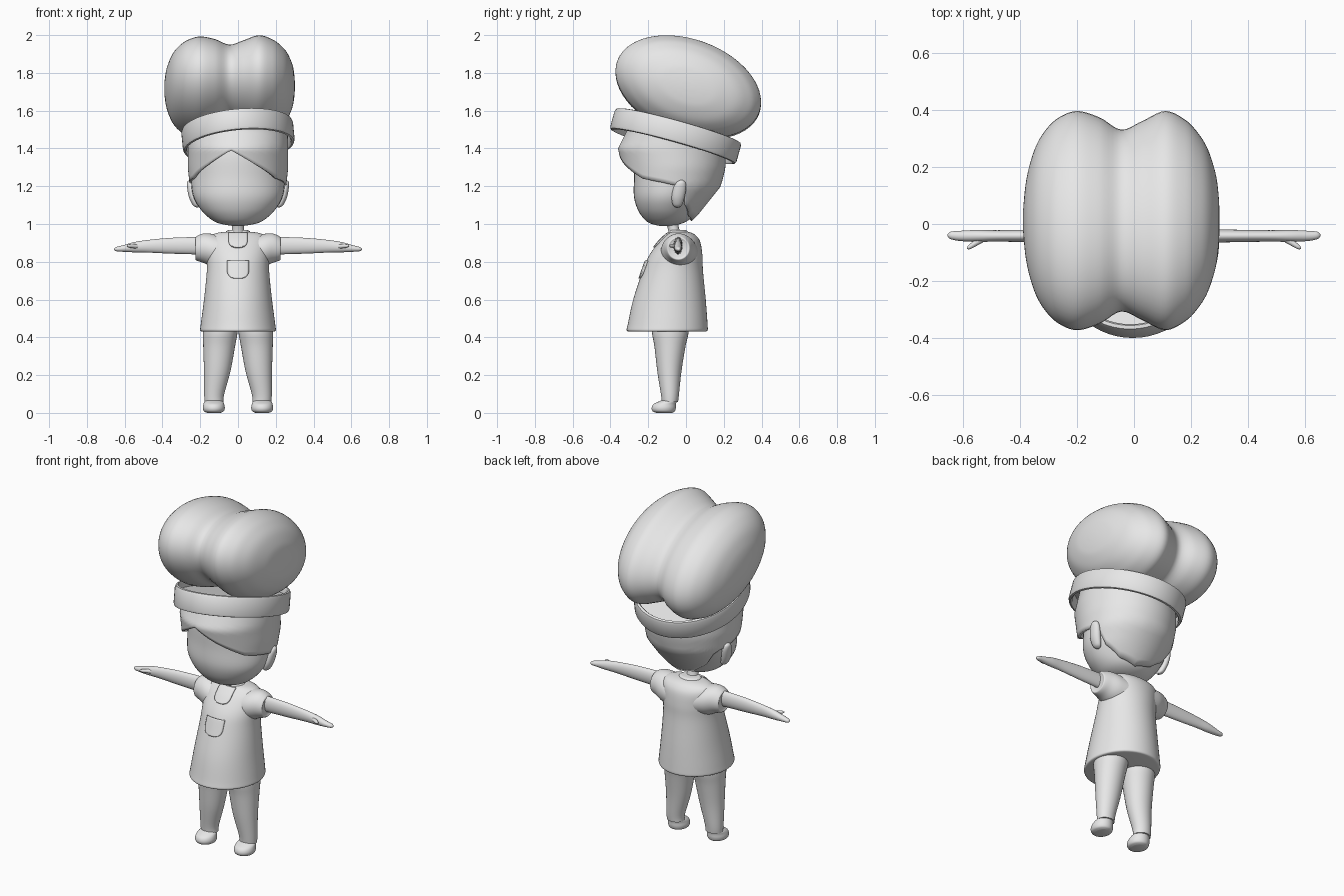
import bpy, bmesh, math
from mathutils import Vector, Matrix
from mathutils.bvhtree import BVHTree

cube = bpy.data.objects.get("Cube")
if cube:
    bpy.data.objects.remove(cube, do_unlink=True)

GREY = (0.8, 0.8, 0.8, 1)
clay = bpy.data.materials.new("light_grey")
clay.use_nodes = True
clay.diffuse_color = GREY
clay.node_tree.nodes["Principled BSDF"].inputs["Base Color"].default_value = GREY


def finish(name, bm, angle=45):
    bmesh.ops.recalc_face_normals(bm, faces=bm.faces)
    mesh = bpy.data.meshes.new(name)
    bm.to_mesh(mesh)
    bm.free()
    mesh.shade_smooth()
    mesh.set_sharp_from_angle(angle=math.radians(angle))
    mesh.materials.append(clay)
    obj = bpy.data.objects.new(name, mesh)
    bpy.context.collection.objects.link(obj)
    return obj


def spline(stations, steps=5):
    """Smooth curve through the stations."""
    out, last = [], len(stations) - 1
    for i in range(last):
        quad = [Vector(stations[min(max(i + k, 0), last)]) for k in (-1, 0, 1, 2)]
        a, b, c, d = quad
        for j in range(steps):
            t = j / steps
            out.append(b + (c - a) * t / 2 + (a * 2 - b * 5 + c * 4 - d) * t * t / 2
                       + (b * 3 - a - c * 3 + d) * t ** 3 / 2)
    return out + [Vector(stations[-1])]


def interp(table, x):
    for a, b in zip(table, table[1:]):
        if x <= b[0]:
            t = max(0, (x - a[0]) / (b[0] - a[0]))
            return [p + (q - p) * t for p, q in zip(a[1:], b[1:])]
    return table[-1][1:]


def skin(bm, rows, wrap=True):
    """Quads between consecutive rows of vertices."""
    for lo, hi in zip(rows, rows[1:]):
        n = len(lo)
        for i in range(n if wrap else n - 1):
            j = (i + 1) % n
            bm.faces.new((lo[i], lo[j], hi[j], hi[i]))


def loft(name, stations, axis="z", side=1, tilt=0, smooth=True, sides=40, angle=45):
    """Elliptic rings (x, y, z, radius, radius) across the axis."""
    bm = bmesh.new()
    turn = Matrix.Rotation(tilt, 3, "X")
    u = Vector((1, 0, 0)) if axis == "z" else turn @ Vector((0, 1, 0))
    v = Vector((0, 1, 0)) if axis == "z" else turn @ Vector((0, 0, 1))
    rows = []
    for x, y, z, ru, rv in (spline(stations) if smooth else stations):
        row = []
        for i in range(sides):
            a = math.tau * i / sides
            p = Vector((x, y, z)) + u * ru * math.cos(a) + v * rv * math.sin(a)
            p.x *= side
            row.append(bm.verts.new(p))
        rows.append(row)
    skin(bm, rows)
    bm.faces.new(rows[0])
    bm.faces.new(rows[-1])
    return finish(name, bm, angle)


# Head and neck
loft("head", [(0, -.11, .99, .03, .03), (0, -.105, 1.003, .1, .085),
              (0, -.1, 1.03, .15, .125), (0, -.1, 1.08, .2, .157),
              (0, -.088, 1.15, .238, .188), (0, -.058, 1.25, .25, .217),
              (0, -.048, 1.34, .25, .228), (0, -.06, 1.4, .23, .21),
              (0, -.13, 1.45, .2, .13)])
loft("neck", [(0, -.05, .92, .045, .04), (0, -.065, .97, .032, .03),
              (0, -.085, 1.05, .035, .035)])
loft("collar", [(0, -.035, .93, .08, .06), (0, -.04, .962, .062, .048),
                (0, -.045, .968, .045, .036)])

# Hair: shell with a parted fringe in front and a low nape behind
HAIR = [(1.01, -.1, .14, .125), (1.05, -.095, .175, .16), (1.1, -.09, .217, .195),
        (1.2, -.07, .255, .255), (1.3, -.065, .266, .275), (1.4, -.075, .266, .285),
        (1.5, -.06, .262, .25)]
EDGE = [(0, 1.39), (30, 1.31), (60, 1.24), (85, 1.22), (105, 1.2), (112, 1.18),
        (124, 1.1), (145, 1.04), (180, 1.015)]
bm = bmesh.new()
columns, levels = 96, 14
rows = [[] for _ in range(levels)]
for i in range(columns):
    a = math.tau * i / columns
    part = abs((math.degrees(a) + 8 + 180) % 360 - 180)
    low = interp(EDGE, part)[0]
    high = 1.475 + .075 * math.cos(a) + .025 * math.sin(a)
    for k in range(levels):
        z = low + (high - low) * k / (levels - 1)
        cy, rx, ry = interp(HAIR, z)
        rows[k].append(bm.verts.new((rx * math.sin(a), cy - ry * math.cos(a), z)))
skin(bm, rows)
hair = finish("hair", bm, 60)
shell = hair.modifiers.new("thickness", "SOLIDIFY")
shell.thickness = .015
shell.offset = -1

# Hat band: rounded ring closed by a recessed disc
ring = [(.02, 0), (.93, 0), (.93, -.05), (.95, -.058), (.985, -.055), (1, -.043),
        (1, .043), (.985, .055), (.95, .058), (.93, .05), (.93, .02), (.02, .02)]
band = loft("hat_band", [(0, 0, z, .297 * s, .347 * s) for s, z in ring],
            smooth=False, sides=64, angle=50)
band.location = (0, -.055, 1.465)
band.rotation_euler = (math.radians(-15.5), math.radians(-5.5), 0)

# Hat crown: two puffed lobes with a valley between
crown = [(-.39, .1), (-.383, .3), (-.37, .48), (-.345, .68), (-.31, .83), (-.265, .94),
         (-.2, 1), (-.12, .94), (-.045, .83), (.03, .91), (.11, 1), (.18, .92),
         (.225, .8), (.26, .65), (.287, .43), (.297, .25), (.301, .08)]
loft("hat_crown", [(x, .012, 1.725 + .02 * x, .4 * s, .25 * s) for x, s in crown],
     axis="x", tilt=math.radians(-20), sides=56)

# Tunic
tunic = loft("tunic", [(0, -.1, .43, .188, .2), (0, -.1, .437, .2, .214),
                       (0, -.097, .47, .197, .211), (0, -.0875, .6, .18, .192),
                       (0, -.07, .75, .165, .16), (0, -.055, .83, .165, .142),
                       (0, -.035, .9, .165, .112), (0, -.028, .935, .15, .085),
                       (0, -.03, .953, .11, .06), (0, -.035, .96, .05, .035)], sides=56)
surface = BVHTree.FromPolygons([v.co for v in tunic.data.vertices],
                               [tuple(p.vertices) for p in tunic.data.polygons])


def patch(name, low, high, half):
    """Thin U-shaped plate laid on the tunic front."""
    bm = bmesh.new()
    rows = []
    for k in range(15):
        t = .015 + .985 * k / 14
        w = half * (1 - (1 - min(t / .5, 1)) ** 2.5) ** .4
        row = []
        for i in range(11):
            x, z = w * (i / 5 - 1), low + (high - low) * t
            hit = surface.ray_cast(Vector((x, -1, z)), Vector((0, 1, 0)))[0]
            row.append(bm.verts.new((x, (hit.y if hit else -.06) - .004, z)))
        rows.append(row)
    skin(bm, rows, wrap=False)
    plate = finish(name, bm)
    solid = plate.modifiers.new("thickness", "SOLIDIFY")
    solid.thickness = .009
    solid.offset = 0


patch("chest_patch", .875, .952, .05)
patch("front_pocket", .71, .805, .057)

# Mirrored limbs and ears
for side, word in ((1, "left"), (-1, "right")):
    loft(word + "_sleeve", [(.08, -.035, .85, .1, .085), (.14, -.038, .862, .092, .086),
                            (.185, -.04, .872, .076, .077), (.215, -.04, .871, .064, .066),
                            (.225, -.04, .87, .057, .058), (.222, -.04, .872, .045, .05)],
         axis="x", side=side)
    loft(word + "_arm", [(.18, -.042, .885, .025, .047), (.35, -.042, .885, .022, .042),
                         (.48, -.042, .882, .02, .033), (.55, -.042, .877, .021, .027),
                         (.61, -.042, .87, .018, .017), (.645, -.04, .867, .013, .011),
                         (.656, -.04, .866, .003, .003)], axis="x", side=side, sides=24)
    loft(word + "_thumb", [(.51, -.045, .88, .008, .01), (.545, -.06, .882, .012, .011),
                           (.575, -.078, .884, .01, .009), (.588, -.085, .885, .003, .003)],
         axis="x", side=side, sides=16)
    loft(word + "_leg", [(.127, -.085, .058, .05, .043), (.126, -.085, .1, .053, .048),
                         (.11, -.088, .22, .07, .064), (.1, -.085, .35, .084, .082),
                         (.094, -.083, .43, .092, .097), (.09, -.08, .5, .088, .09)],
         side=side, sides=32)
    loft(word + "_shoe", [(.128, -.116, 0, .035, .042), (.128, -.118, .008, .052, .058),
                          (.128, -.118, .025, .058, .064), (.128, -.113, .045, .055, .06),
                          (.128, -.098, .06, .049, .047), (.128, -.09, .068, .035, .035)],
         side=side, sides=32)
    loft(word + "_ear", [(.215, -.045, 1.088, .006, .008), (.222, -.045, 1.1, .018, .024),
                         (.236, -.042, 1.14, .023, .034), (.247, -.033, 1.19, .022, .034),
                         (.252, -.027, 1.22, .018, .024), (.253, -.025, 1.232, .006, .008)],
         side=side, sides=24)
